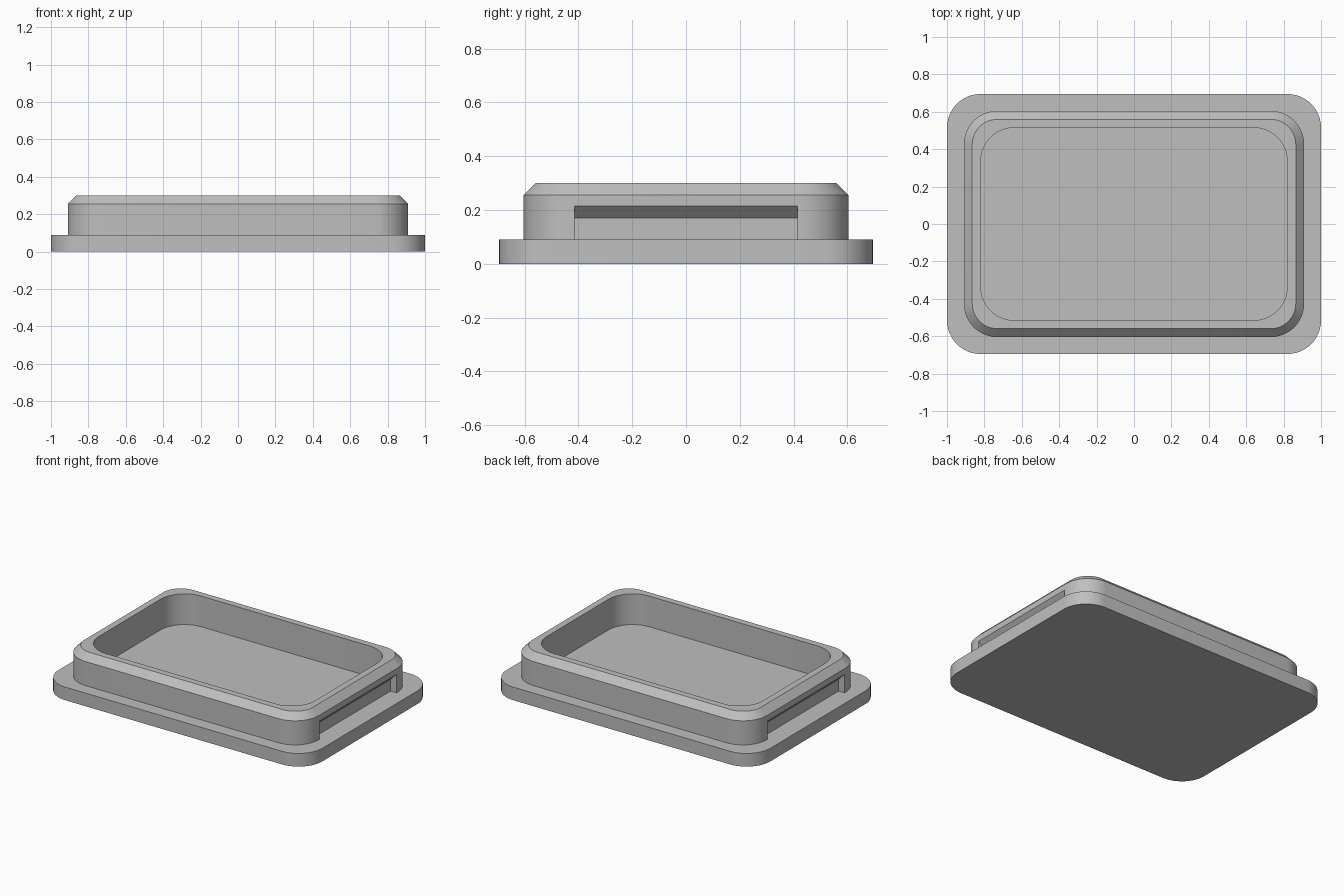
import bpy
import bmesh
from math import cos, sin, pi, radians

default = bpy.data.objects.get("Cube")
if default:
    bpy.data.objects.remove(default, do_unlink=True)

HALF_X, HALF_Y = 1.0, 0.695      # plinth footprint
STEP = 0.09                      # shoulder width, wall and plinth thickness
CHAMFER = 0.045
RADIUS = 0.18
HEIGHT = 0.30
CORNER_STEPS = 12

grey = bpy.data.materials.new("plain grey")
grey.use_nodes = True
colour = (0.52, 0.52, 0.52, 1)
grey.diffuse_color = colour
grey.node_tree.nodes["Principled BSDF"].inputs["Base Color"].default_value = colour


def finish(bm, name):
    """Turn a bmesh into a linked object in the grey material."""
    bmesh.ops.recalc_face_normals(bm, faces=bm.faces)
    mesh = bpy.data.meshes.new(name)
    bm.to_mesh(mesh)
    bm.free()
    mesh.materials.append(grey)
    obj = bpy.data.objects.new(name, mesh)
    bpy.context.collection.objects.link(obj)
    return obj


def ring(bm, inset, radius, z):
    """Rounded rectangle of vertices, inset from the plinth outline."""
    cx, cy = HALF_X - inset - radius, HALF_Y - inset - radius
    verts = []
    for i, (sx, sy) in enumerate(((1, 1), (-1, 1), (-1, -1), (1, -1))):
        for k in range(CORNER_STEPS + 1):
            a = (i + k / CORNER_STEPS) * pi / 2
            verts.append(bm.verts.new((sx * cx + radius * cos(a),
                                       sy * cy + radius * sin(a), z)))
    return verts


def bridge(bm, a, b):
    n = len(a)
    for i in range(n):
        j = (i + 1) % n
        bm.faces.new((a[i], a[j], b[j], b[i]))


# Plinth: a rounded slab
bm = bmesh.new()
bottom, top = ring(bm, 0, RADIUS, 0), ring(bm, 0, RADIUS, STEP)
bridge(bm, bottom, top)
bm.faces.new(bottom)
bm.faces.new(top)
plinth = finish(bm, "plinth")

# Raised wall: closed loop section with a chamfered outer top edge
bm = bmesh.new()
section = [(STEP, RADIUS, STEP),
           (STEP, RADIUS, HEIGHT - CHAMFER),
           (STEP + CHAMFER, RADIUS - CHAMFER, HEIGHT),
           (2 * STEP, RADIUS, HEIGHT),
           (2 * STEP, RADIUS, STEP)]
rings = [ring(bm, *p) for p in section]
for i, r in enumerate(rings):
    bridge(bm, r, rings[(i + 1) % len(rings)])
wall = finish(bm, "raised_wall")

# Finger recesses in both short sides, with a sloping ceiling
bm = bmesh.new()
profile = [(0.865, 0.0), (0.865, 0.17), (0.96, 0.265), (0.96, 0.0)]
for side in (-1, 1):
    ends = [[bm.verts.new((side * x, y, z)) for x, z in profile]
            for y in (-0.415, 0.415)]
    bridge(bm, *ends)
    for end in ends:
        bm.faces.new(end)
cutter = finish(bm, "recess_cutter")
cutter.hide_render = True

cut = wall.modifiers.new("recesses", 'BOOLEAN')
cut.operation = 'DIFFERENCE'
cut.solver = 'EXACT'
cut.object = cutter
depsgraph = bpy.context.evaluated_depsgraph_get()
carved = bpy.data.meshes.new_from_object(wall.evaluated_get(depsgraph))
wall.modifiers.clear()
wall.data = carved
bpy.data.objects.remove(cutter, do_unlink=True)

# Smooth corners, crisp edges
bpy.ops.object.select_all(action='DESELECT')
for obj in (plinth, wall):
    obj.select_set(True)
bpy.context.view_layer.objects.active = wall
bpy.ops.object.shade_smooth_by_angle(angle=radians(30))
